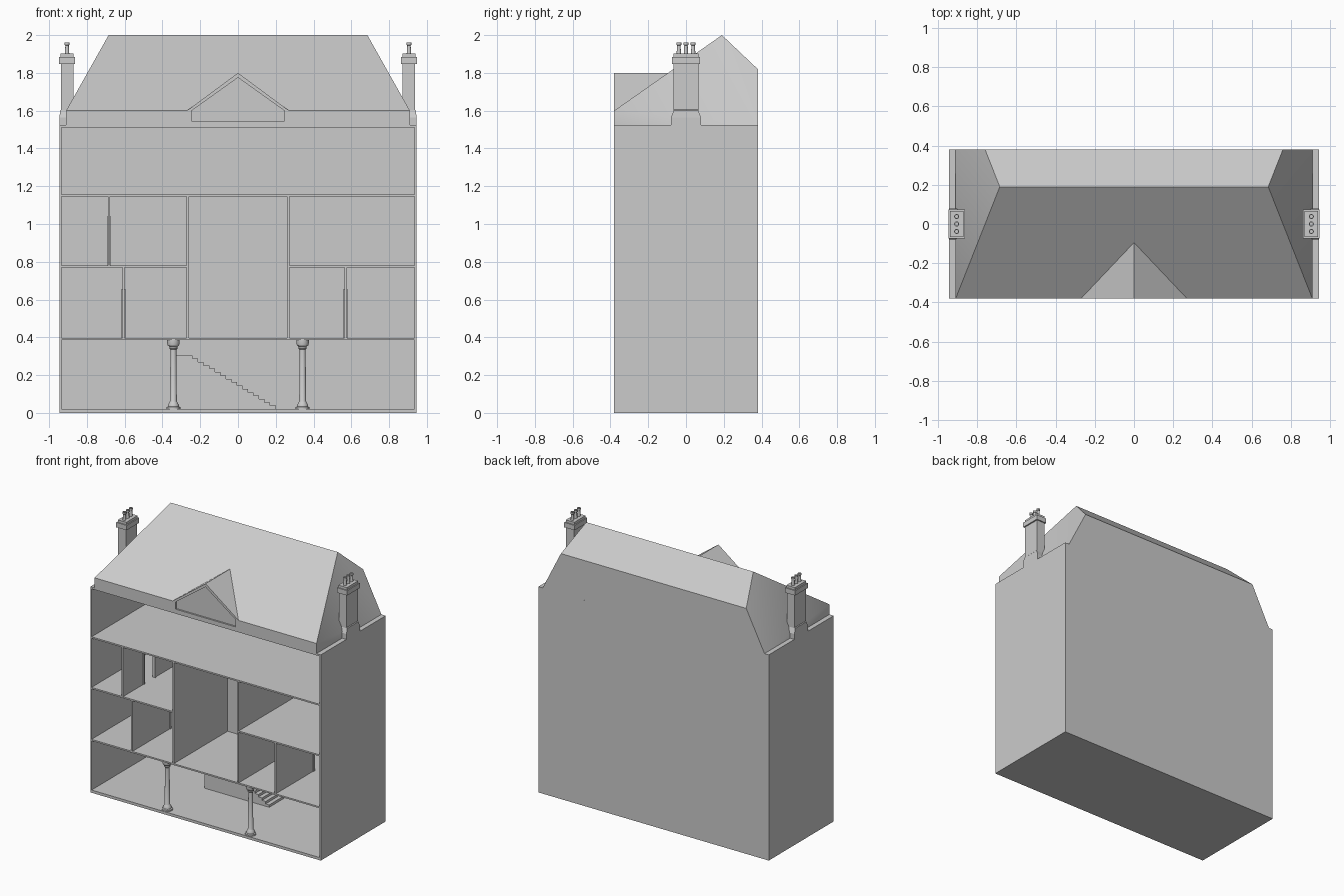
import bpy, bmesh, math

if "Cube" in bpy.data.objects:
    bpy.data.objects.remove(bpy.data.objects["Cube"])


def mesh_object(name, verts, faces):
    me = bpy.data.meshes.new(name)
    bm = bmesh.new()
    vs = [bm.verts.new(v) for v in verts]
    for f in faces:
        bm.faces.new([vs[i] for i in f])
    bmesh.ops.recalc_face_normals(bm, faces=bm.faces)
    bm.to_mesh(me)
    bm.free()
    ob = bpy.data.objects.new(name, me)
    bpy.context.collection.objects.link(ob)
    return ob


def loft(name, rings):
    """Closed solid through equal-length rings of points."""
    n = len(rings[0])
    faces = [list(range(n)), [(len(rings) - 1) * n + i for i in range(n)]]
    for r in range(len(rings) - 1):
        for i in range(n):
            j = (i + 1) % n
            faces.append([r * n + i, r * n + j, (r + 1) * n + j, (r + 1) * n + i])
    return mesh_object(name, [p for ring in rings for p in ring], faces)


def rect(x0, x1, y0, y1, z):
    return [(x0, y0, z), (x1, y0, z), (x1, y1, z), (x0, y1, z)]


def box(name, x0, x1, y0, y1, z0, z1):
    return loft(name, [rect(x0, x1, y0, y1, z0), rect(x0, x1, y0, y1, z1)])


def extrude_xz(name, profile, y0, y1):
    return loft(name, [[(x, y, z) for x, z in profile] for y in (y0, y1)])


def turned(name, x, y, profile, sides):
    """Round part from (radius, z) pairs."""
    ang = [2 * math.pi * i / sides for i in range(sides)]
    ob = loft(name, [[(x + r * math.cos(a), y + r * math.sin(a), z) for a in ang]
                     for r, z in profile])
    smooth(ob)
    return ob


def smooth(ob, deg=30):
    bpy.ops.object.select_all(action='DESELECT')
    ob.select_set(True)
    bpy.context.view_layer.objects.active = ob
    bpy.ops.object.shade_smooth_by_angle(angle=math.radians(deg))


W, D, T = 0.945, 0.38, 0.01      # half width, half depth, board thickness
EAVE = 1.525

# Outer shell: back and side walls
box("back_wall", -W, W, D - T, D, 0, EAVE)
for s, side in ((-1, "left"), (1, "right")):
    xs = sorted((s * W, s * (W - T)))
    box(side + "_wall", *xs, -D, D - T, 0, EAVE)

# Floors, split around the double-height hall on the third level
xi, yb = W - T, D - T
box("ground_floor", -xi, xi, -D, yb, 0, 0.02)
box("first_floor", -xi, xi, -D, yb, 0.385, 0.396)
box("second_floor_left", -xi, -0.272, -D, yb, 0.77, 0.781)
box("second_floor_right", 0.272, xi, -D, yb, 0.77, 0.781)
box("attic_floor", -xi, xi, -D, yb, 1.145, 1.156)
box("attic_ceiling", -xi, xi, -D, yb, 1.512, EAVE)

# Central hall walls
for s, side in ((-1, "left"), (1, "right")):
    box("hall_wall_" + side, *sorted((s * 0.26, s * 0.272)), -D, yb, 0.396, 1.145)
box("hall_back_wall", -0.26, 0.26, 0.25, 0.26, 0.396, 1.145)


# Partitions with framed doorways
def partition(name, x, z0, z1, d0, d1):
    h, zt, fr = 0.006, z0 + 0.245, 0.014
    box(name + "_front", x - h, x + h, -D, d0, z0, z1)
    box(name + "_rear", x - h, x + h, d1, yb, z0, z1)
    box(name + "_lintel", x - h, x + h, d0, d1, zt, z1)
    f = 0.011
    profile = [(d0 - fr, z0), (d0 - fr, zt + fr), (d1 + fr, zt + fr), (d1 + fr, z0),
               (d1, z0), (d1, zt), (d0, zt), (d0, z0)]
    loft(name + "_door_frame", [[(xx, y, z) for y, z in profile] for xx in (x - f, x + f)])


partition("partition_upper_left", -0.683, 0.781, 1.145, -0.13, -0.01)
partition("partition_lower_left", -0.606, 0.396, 0.77, 0.07, 0.19)
partition("partition_lower_right", 0.57, 0.396, 0.77, 0.07, 0.19)

# Staircase with top landing
steps, x0, x1, ztop, zlow = 16, -0.24, 0.2, 0.305, 0.02
run, rise = (x1 - x0) / (steps - 1), (ztop - zlow) / steps
stair = [(-0.33, zlow), (-0.33, ztop)]
for i in range(steps):
    x = x0 + i * run
    stair += [(x, ztop - i * rise), (x, ztop - (i + 1) * rise)]
extrude_xz("staircase", stair, 0.08, yb)

# Front columns
column = [(0.037, 0.02), (0.037, 0.03), (0.029, 0.034), (0.029, 0.042), (0.021, 0.056),
          (0.018, 0.062), (0.016, 0.335), (0.021, 0.34), (0.021, 0.35), (0.03, 0.358),
          (0.033, 0.37), (0.033, 0.385)]
for x in (-0.342, 0.342):
    turned("column", x, -0.34, column, 24)

# Hipped roof with a front gable merged into the slope
half = [(0.91, -D, EAVE), (0.91, -D, 1.6), (0.27, -D, 1.6), (0.685, 0.19, 2.0),
        (0.76, D, 1.82), (0.91, D, EAVE)]
verts = half + [(-x, y, z) for x, y, z in half]
verts += [(0, -D, 1.8), (0, -0.095, 1.8), (0, 0.19, 2.0)]
faces = [[0, 1, 2, 12, 8, 7, 6],                 # front fascia and gable
         [3, 14, 9, 10, 4], [4, 10, 11, 5],      # rear slope, rear wall
         [0, 5, 11, 6]]                          # underside
for o in (0, 6):
    faces += [[o + 1, o + 2, 13, 14, o + 3], [o + 2, 12, 13],
              [o + 0, o + 1, o + 5], [o + 1, o + 3, o + 5], [o + 3, o + 4, o + 5]]
roof = mesh_object("roof", verts, faces)
smooth(roof)

# Sunken gable panel
cutter = extrude_xz("gable_panel_cutter",
                    [(-0.245, 1.545), (0.245, 1.545), (0.245, 1.6), (0, 1.775), (-0.245, 1.6)],
                    -D - 0.05, -D + 0.012)
cutter.hide_render = True
cutter.display_type = 'WIRE'
mod = roof.modifiers.new("gable_panel", 'BOOLEAN')
mod.operation = 'DIFFERENCE'
mod.solver = 'EXACT'
mod.object = cutter

# Chimneys with stepped caps and three pots each
stack = [(0.865, 0.945, 0.08, EAVE), (0.865, 0.945, 0.08, 1.565), (0.872, 0.942, 0.065, 1.6),
         (0.872, 0.937, 0.065, 1.605), (0.872, 0.937, 0.065, 1.85)]
cap = [(0.862, 0.947, 0.074, 1.848), (0.862, 0.947, 0.074, 1.884),
       (0.87, 0.939, 0.066, 1.884), (0.87, 0.939, 0.066, 1.902)]
pot = [(0.012, 1.9), (0.009, 1.945), (0.013, 1.948), (0.013, 1.96), (0.008, 1.96), (0.008, 1.93)]
for s in (-1, 1):
    for name, prof in (("chimney_stack", stack), ("chimney_cap", cap)):
        loft(name, [rect(s * a, s * b, -h, h, z) for a, b, h, z in prof])
    for y in (-0.038, 0, 0.038):
        turned("chimney_pot", s * 0.905, y, pot, 16)
